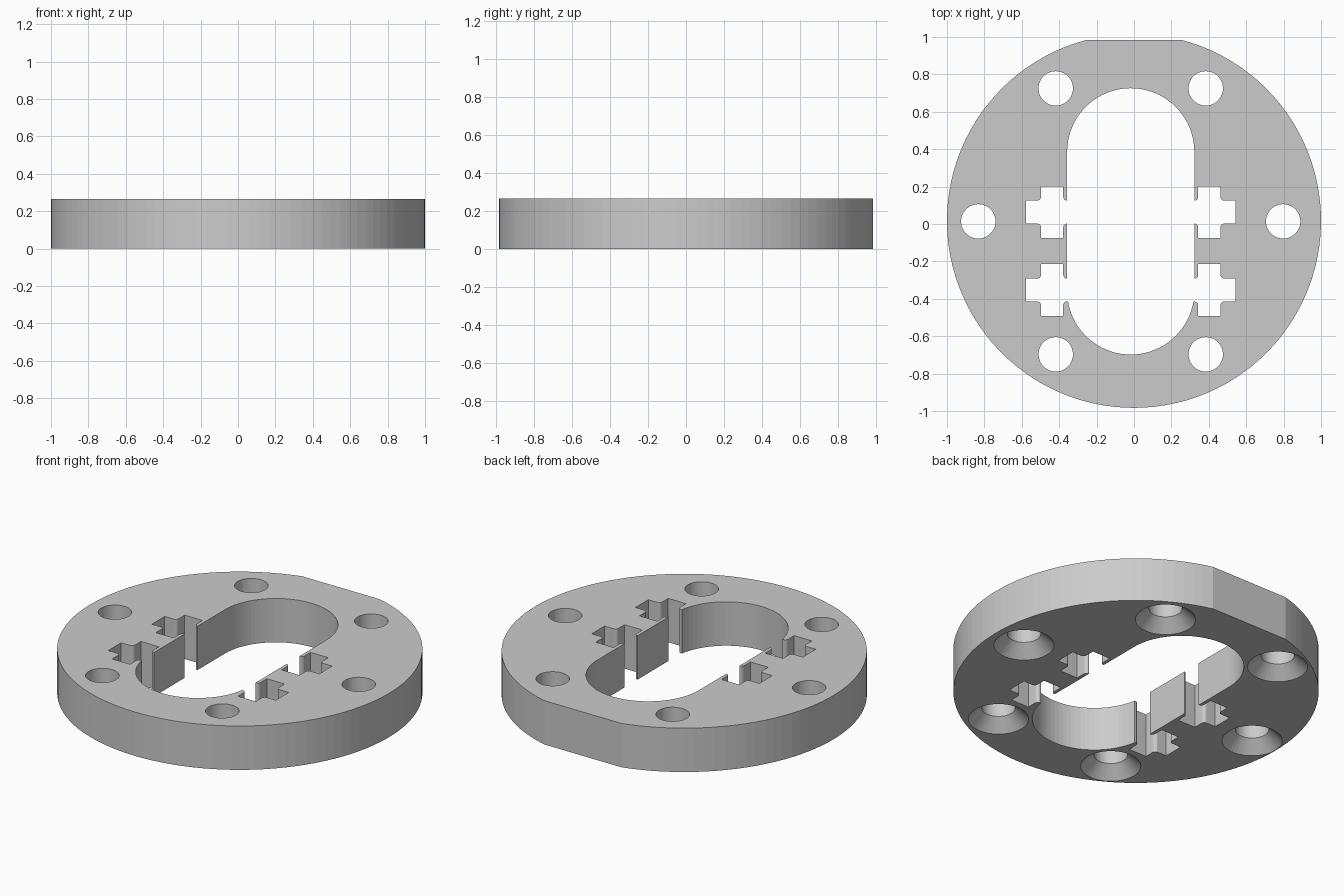
import bpy, bmesh
from math import sin, cos, pi, asin

cube = bpy.data.objects.get("Cube")
if cube:
    bpy.data.objects.remove(cube, do_unlink=True)

HEIGHT = 0.265
DISC_Y = 0.017          # disc centre
FLAT_Y = 0.983          # flat cut on the back rim
MID_X, MID_Y = -0.0175, 0.014   # centre of the opening and bolt pattern

grey = bpy.data.materials.new("plain grey")
grey.use_nodes = True
grey.diffuse_color = (0.6, 0.6, 0.6, 1)
grey.node_tree.nodes["Principled BSDF"].inputs["Base Color"].default_value = (0.6, 0.6, 0.6, 1)


def arc(cx, cy, r, start, end, steps):
    return [(cx + r * cos(start + (end - start) * i / steps),
             cy + r * sin(start + (end - start) * i / steps)) for i in range(steps + 1)]


def loft(name, rings):
    """Closed solid through a stack of (points, z) outlines."""
    bm = bmesh.new()
    loops = [[bm.verts.new((x, y, z)) for x, y in pts] for pts, z in rings]
    n = len(loops[0])
    for low, high in zip(loops, loops[1:]):
        for i in range(n):
            j = (i + 1) % n
            bm.faces.new((low[i], low[j], high[j], high[i]))
    bm.faces.new(loops[0])
    bm.faces.new(loops[-1])
    bmesh.ops.recalc_face_normals(bm, faces=bm.faces)
    mesh = bpy.data.meshes.new(name)
    bm.to_mesh(mesh)
    bm.free()
    mesh.materials.append(grey)
    obj = bpy.data.objects.new(name, mesh)
    bpy.context.collection.objects.link(obj)
    return obj


def cut(target, cutter):
    cutter.hide_render = True
    mod = target.modifiers.new("cut", "BOOLEAN")
    mod.operation, mod.solver, mod.object = "DIFFERENCE", "EXACT", cutter
    bpy.context.view_layer.objects.active = target
    bpy.ops.object.modifier_apply(modifier=mod.name)
    bpy.data.objects.remove(cutter, do_unlink=True)


def through(name, pts):
    return loft(name, [(pts, -0.1), (pts, HEIGHT + 0.1)])


# Round plate with one flat on the rim
a = asin(FLAT_Y - DISC_Y)
rim = arc(0, DISC_Y, 1, pi - a, 2 * pi + a, 100)
plate = loft("mounting_plate", [(rim, 0), (rim, HEIGHT)])

# Long rounded opening
R, REACH = 0.34, 0.372
opening = (arc(MID_X, MID_Y + REACH, R, 0, pi, 40)
           + arc(MID_X, MID_Y - REACH, R, pi, 2 * pi, 40))
cut(plate, through("opening_cutter", opening))


# Cross-shaped notches with rounded inner corners
def cross(side, cy):
    near, mid, far, inner = 0.361, 0.480, 0.560, 0.25
    bar, tall, f = 0.0615, 0.138, 0.02
    upper = ([(inner, bar)]
             + arc(near - f, bar + f, f, -pi / 2, 0, 5) + [(near, tall), (mid, tall)]
             + arc(mid + f, bar + f, f, pi, 1.5 * pi, 5) + [(far, bar)])
    outline = upper + [(x, -y) for x, y in reversed(upper)]
    return [(MID_X + side * x, cy + y) for x, y in outline]


for side in (-1, 1):
    for cy in (0.0635, -0.353):
        cut(plate, through("notch_cutter", cross(side, cy)))

# Six bolt holes, countersunk from below
HOLE, SINK, DEPTH = 0.092, 0.165, 0.07
spots = [(sx * 0.401, sy * 0.711) for sx in (-1, 1) for sy in (-1, 1)]
for dx, dy in spots + [(-0.815, 0), (0.815, 0)]:
    profile = [(SINK, -0.05), (SINK, 0), (HOLE, DEPTH), (HOLE, HEIGHT + 0.1)]
    rings = [(arc(MID_X + dx, MID_Y + dy, r, 0, 2 * pi, 48)[:-1], z) for r, z in profile]
    cut(plate, loft("bolt_hole_cutter", rings))
